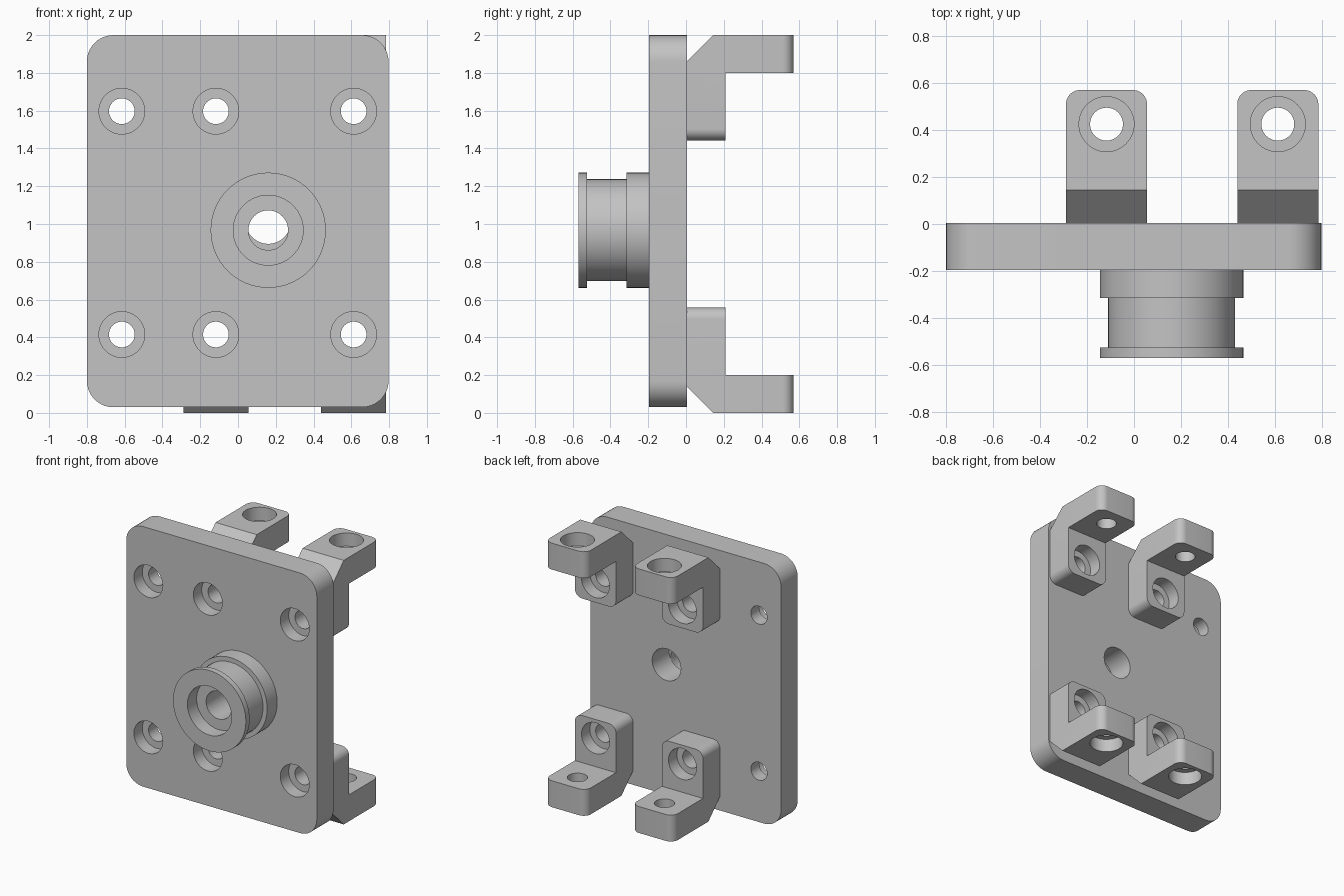
import bpy
import bmesh
from math import pi
from mathutils import Matrix, Vector

cube = bpy.data.objects.get("Cube")
if cube:
    bpy.data.objects.remove(cube, do_unlink=True)

SEGMENTS = 64
BACK = 0.005        # back face of the plate, where brackets sit
FRONT = -0.195      # front face of the plate
BOLT_R, SINK_R, SINK_DEPTH = 0.068, 0.121, 0.1
BRACKET_X = (-0.117, 0.612)

metal = bpy.data.materials.new("grey metal")
metal.use_nodes = True
grey = (0.55, 0.55, 0.55, 1)
metal.diffuse_color = grey
metal.node_tree.nodes["Principled BSDF"].inputs["Base Color"].default_value = grey


def make_object(name, bm):
    bmesh.ops.recalc_face_normals(bm, faces=bm.faces)
    mesh = bpy.data.meshes.new(name)
    bm.to_mesh(mesh)
    bm.free()
    mesh.materials.append(metal)
    obj = bpy.data.objects.new(name, mesh)
    bpy.context.collection.objects.link(obj)
    return obj


def prism(name, outline, direction, round_edge, radius):
    """Extrude an outline and round the edges picked by a rule."""
    bm = bmesh.new()
    face = bm.faces.new([bm.verts.new(p) for p in outline])
    new = bmesh.ops.extrude_face_region(bm, geom=[face])["geom"]
    verts = [g for g in new if isinstance(g, bmesh.types.BMVert)]
    bmesh.ops.translate(bm, verts=verts, vec=direction)
    edges = [e for e in bm.edges if round_edge(e.verts[0].co, e.verts[1].co)]
    bmesh.ops.bevel(bm, geom=edges, offset=radius, segments=10,
                    profile=0.5, affect='EDGES')
    return make_object(name, bm)


def drill(obj, start, end, radius):
    """Cut a round hole between two points."""
    start, end = Vector(start), Vector(end)
    axis = end - start
    turn = axis.to_track_quat('Z', 'Y').to_matrix().to_4x4()
    bm = bmesh.new()
    bmesh.ops.create_cone(bm, cap_ends=True, segments=SEGMENTS,
                          radius1=radius, radius2=radius, depth=axis.length,
                          matrix=Matrix.Translation((start + end) / 2) @ turn)
    cutter = make_object("hole_cutter", bm)
    cutter.hide_render = True
    mod = obj.modifiers.new("hole", 'BOOLEAN')
    mod.operation, mod.solver, mod.object = 'DIFFERENCE', 'EXACT', cutter
    bpy.context.view_layer.objects.active = obj
    bpy.ops.object.modifier_apply(modifier=mod.name)
    bpy.data.objects.remove(cutter, do_unlink=True)


def smooth(obj):
    bpy.ops.object.select_all(action='DESELECT')
    obj.select_set(True)
    bpy.context.view_layer.objects.active = obj
    bpy.ops.object.shade_smooth_by_angle(angle=pi / 6)


# Mounting plate with rounded corners
corners = [(-0.8, 0.03), (0.797, 0.03), (0.797, 2), (-0.8, 2)]
plate = prism("mounting_plate", [(x, FRONT, z) for x, z in corners],
              (0, BACK - FRONT, 0),
              lambda a, b: abs(a.y - b.y) > 0.1, 0.14)
for x in (-0.615,) + BRACKET_X:
    for z in (0.415, 1.597):
        drill(plate, (x, -0.4, z), (x, 0.2, z), BOLT_R)
        drill(plate, (x, -0.4, z), (x, FRONT + SINK_DEPTH, z), SINK_R)
drill(plate, (0.16, -0.4, 1.015), (0.16, 0.2, 1.015), 0.12)
smooth(plate)

# Grooved hollow boss, turned from a closed (radius, y) profile
profile = [(0.105, FRONT), (0.305, FRONT), (0.305, -0.315), (0.27, -0.315),
           (0.27, -0.525), (0.305, -0.525), (0.305, -0.57), (0.185, -0.57),
           (0.185, -0.46), (0.105, -0.46)]
bm = bmesh.new()
ring = [bm.verts.new((r, y, 0)) for r, y in profile]
loop = [bm.edges.new((ring[i - 1], ring[i])) for i in range(len(ring))]
bmesh.ops.spin(bm, geom=ring + loop, cent=(0, 0, 0), axis=(0, 1, 0),
               angle=2 * pi, steps=SEGMENTS, use_merge=True)
bmesh.ops.remove_doubles(bm, verts=bm.verts, dist=0.0001)
bmesh.ops.translate(bm, verts=bm.verts, vec=(0.16, 0, 0.967))
smooth(make_object("grooved_boss", bm))

# Four angle brackets, the lower pair mirrored from the upper
side_outline = [(BACK, 1.443), (0.21, 1.443), (0.21, 1.8), (0.57, 1.8),
                (0.57, 2), (0.145, 2), (BACK, 1.862)]
WIDTH = 0.345
for side, cx in zip(("right", "left"), BRACKET_X):
    for level, height in (("upper", lambda z: z), ("lower", lambda z: 2 - z)):
        def is_rounded(a, b):
            if abs(a.x - b.x) > 0.01:
                return False
            at_tip = min(a.y, b.y) > 0.56
            at_foot = max(abs(a.z - height(1.443)), abs(b.z - height(1.443))) < 0.01
            return at_tip or at_foot

        bracket = prism(f"{level}_{side}_bracket",
                        [(cx - WIDTH / 2, y, height(z)) for y, z in side_outline],
                        (WIDTH, 0, 0), is_rounded, 0.06)
        bolt_z = 1.597 if level == "upper" else 0.415
        # Bolt hole through the foot, sunk from behind
        drill(bracket, (cx, -0.1, bolt_z), (cx, 0.4, bolt_z), BOLT_R)
        drill(bracket, (cx, 0.21 - SINK_DEPTH, bolt_z), (cx, 0.4, bolt_z), 0.117)
        # Pin hole through the arm, sunk from the outer face
        drill(bracket, (cx, 0.425, height(1.7)), (cx, 0.425, height(2.1)), 0.07)
        drill(bracket, (cx, 0.425, height(2 - SINK_DEPTH)),
              (cx, 0.425, height(2.1)), 0.117)
        smooth(bracket)
